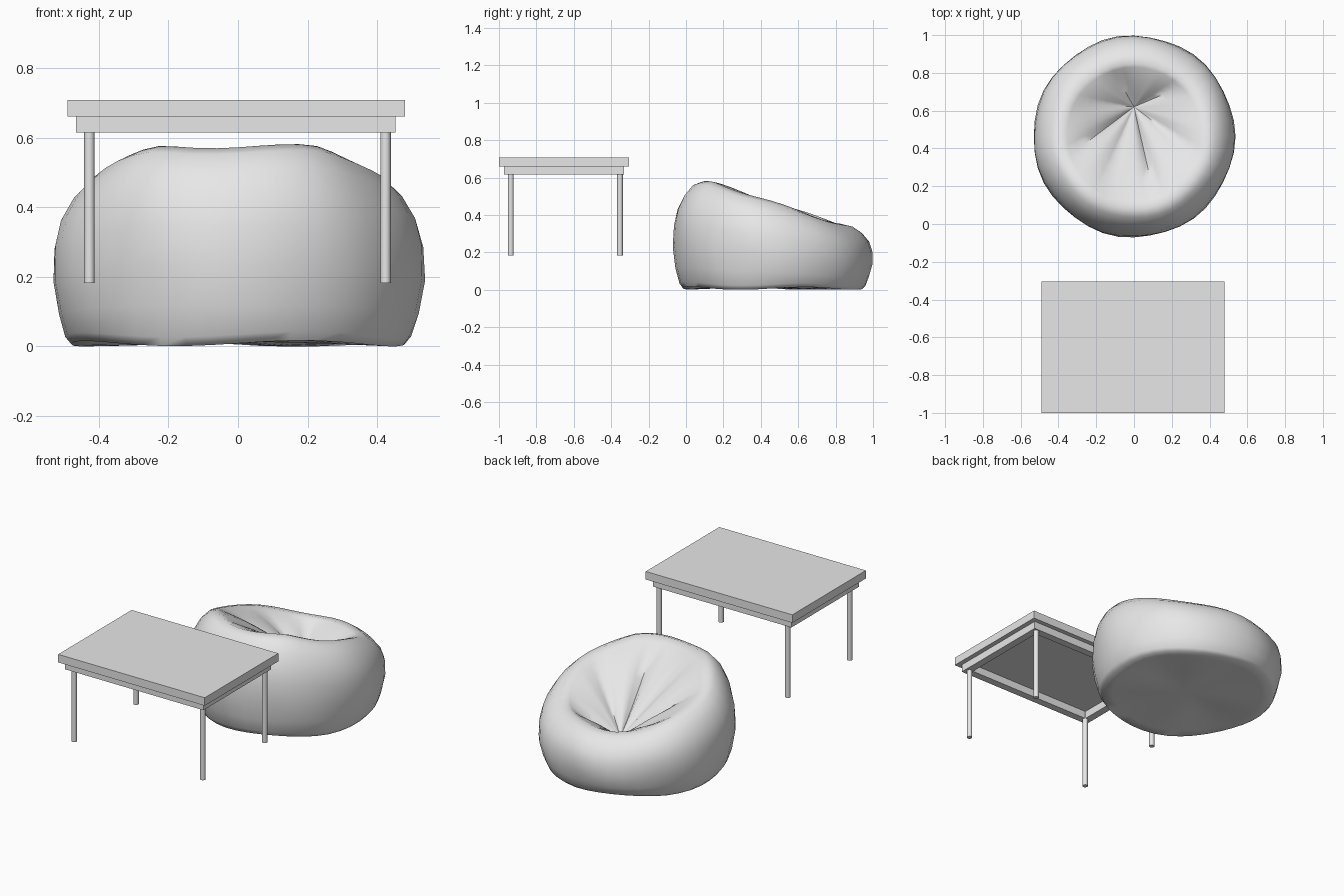
import bpy, bmesh, math

cube = bpy.data.objects.get("Cube")
if cube:
    bpy.data.objects.remove(cube, do_unlink=True)

grey = bpy.data.materials.new("plain grey")
grey.use_nodes = True
grey.diffuse_color = (0.8, 0.8, 0.8, 1)
grey.node_tree.nodes["Principled BSDF"].inputs["Base Color"].default_value = (0.8, 0.8, 0.8, 1)


def finish(name, bm, smooth_angle=None):
    bmesh.ops.recalc_face_normals(bm, faces=bm.faces)
    mesh = bpy.data.meshes.new(name)
    bm.to_mesh(mesh)
    bm.free()
    mesh.materials.append(grey)
    obj = bpy.data.objects.new(name, mesh)
    bpy.context.collection.objects.link(obj)
    if smooth_angle:
        bpy.ops.object.select_all(action='DESELECT')
        obj.select_set(True)
        bpy.context.view_layer.objects.active = obj
        bpy.ops.object.shade_smooth_by_angle(angle=math.radians(smooth_angle))
    return obj


def box(name, x0, x1, y0, y1, z0, z1):
    bm = bmesh.new()
    bmesh.ops.create_cube(bm, size=1)
    for v in bm.verts:
        v.co.x = x0 + (v.co.x + 0.5) * (x1 - x0)
        v.co.y = y0 + (v.co.y + 0.5) * (y1 - y0)
        v.co.z = z0 + (v.co.z + 0.5) * (z1 - z0)
    return finish(name, bm)


# Table top and the hollow apron below it
box("table_top", -0.49, 0.48, -1.0, -0.305, 0.66, 0.708)
L, R, F, B, W = -0.465, 0.452, -0.972, -0.332, 0.045
box("apron_front", L, R, F, F + W, 0.615, 0.66)
box("apron_back", L, R, B - W, B, 0.615, 0.66)
box("apron_right", L, L + W, F + W, B - W, 0.615, 0.66)
box("apron_left", R - W, R, F + W, B - W, 0.615, 0.66)

# Four round legs
for side, x in (("right", -0.427), ("left", 0.424)):
    for end, y in (("front", -0.937), ("back", -0.353)):
        bm = bmesh.new()
        bmesh.ops.create_cone(bm, cap_ends=True, segments=16, radius1=0.015,
                              radius2=0.015, depth=0.478)
        bmesh.ops.translate(bm, verts=bm.verts, vec=(x, y, 0.421))
        finish(f"{end}_{side}_leg", bm, 40)

# Beanbag: rings go up the outside, over the sloping rim and into the seat
SEG = 40
CY, SEAT_Y, SEAT_Z = 0.463, 0.62, 0.2
outer = [(0.25, 0.03), (0.42, 0.02), (0.48, 0.015), (0.497, 0.06), (0.517, 0.2),
         (0.534, 0.4), (0.53, 0.6), (0.512, 0.75), (0.475, 0.88), (0.43, 0.97)]
inner = [1.0, 0.92, 0.82, 0.7, 0.57, 0.44, 0.31, 0.19, 0.08]
creases = [(-70, 0.05), (-15, 0.03), (48, 0.04), (105, 0.03), (150, 0.025),
           (197, 0.04), (240, 0.025)]


def rim_height(a):
    y = CY + 0.4 * math.sin(a)
    return min(0.575, 0.585 - 0.32 * (y - 0.1)) + 0.006 * math.sin(5 * a + 1)


def crease_depth(a):
    total = 0
    for deg, depth in creases:
        d = math.remainder(a - math.radians(deg), math.tau)
        total += depth * math.exp(-(d / 0.14) ** 2)
    return total


def outer_point(a, r, t):
    r *= 1 + 0.007 * math.sin(7 * a + 4 * t) * min(1, t * 5)
    z = t * rim_height(a)
    if t < 0.1:
        z = max(0, z + 0.008 * math.sin(4 * a))
    return r * math.cos(a), CY + r * math.sin(a), z


def inner_point(a, s):
    r = 0.385 * s
    cy = CY + (SEAT_Y - CY) * (1 - s)
    bulge = math.sin(math.pi * s)
    slope = 0.55 * s + 0.45 * math.sin(s * math.pi / 2)
    z = SEAT_Z + (rim_height(a) - SEAT_Z) * slope - crease_depth(a) * bulge
    return r * math.cos(a), cy + r * math.sin(a), z


bm = bmesh.new()
angles = [math.tau * i / SEG for i in range(SEG)]
rings = [[bm.verts.new(outer_point(a, r, t)) for a in angles] for r, t in outer]
rings += [[bm.verts.new(inner_point(a, s)) for a in angles] for s in inner]
for low, high in zip(rings, rings[1:]):
    for i in range(SEG):
        j = (i + 1) % SEG
        bm.faces.new((low[i], low[j], high[j], high[i]))
for ring, centre in ((rings[0], (0, CY, 0.015)), (rings[-1], (0, SEAT_Y, SEAT_Z))):
    tip = bm.verts.new(centre)
    for i in range(SEG):
        bm.faces.new((ring[i], ring[(i + 1) % SEG], tip))
finish("beanbag", bm, 60)
